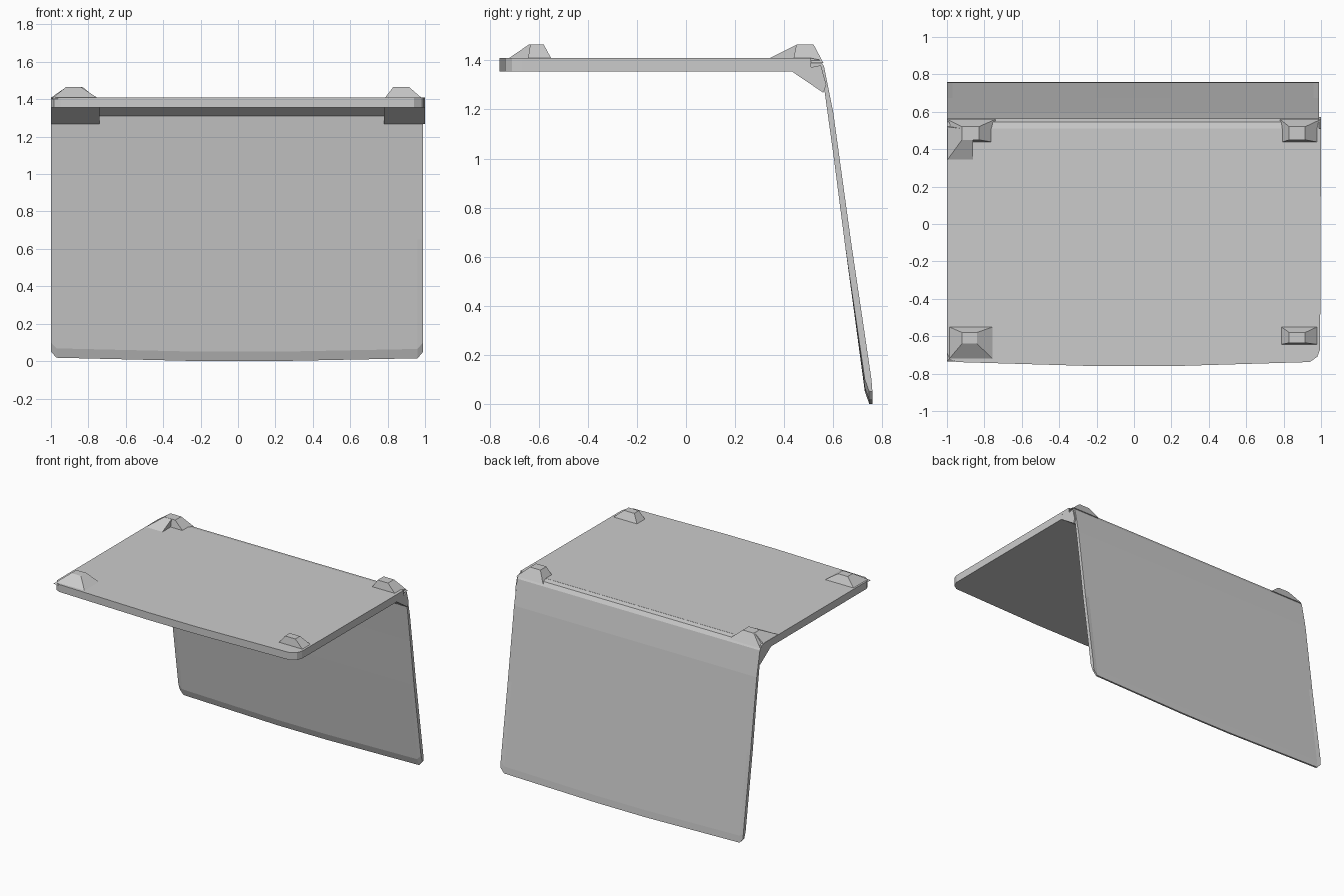
import bpy, bmesh

if "Cube" in bpy.data.objects:
    bpy.data.objects.remove(bpy.data.objects["Cube"])


def loft(name, sections):
    """Skin a stack of equal-length closed sections and cap both ends."""
    bm = bmesh.new()
    rings = [[bm.verts.new(p) for p in s] for s in sections]
    n = len(rings[0])
    for a, b in zip(rings, rings[1:]):
        for i in range(n):
            j = (i + 1) % n
            bm.faces.new((a[i], a[j], b[j], b[i]))
    bm.faces.new(rings[0])
    bm.faces.new(rings[-1])
    bmesh.ops.recalc_face_normals(bm, faces=bm.faces)
    me = bpy.data.meshes.new(name)
    bm.to_mesh(me)
    bm.free()
    ob = bpy.data.objects.new(name, me)
    bpy.context.collection.objects.link(ob)
    return ob


def rect(x0, x1, y0, y1, z):
    return [(x0, y0, z), (x1, y0, z), (x1, y1, z), (x0, y1, z)]


def foot(name, base, top, z0=1.40, z1=1.465):
    return loft(name, [rect(*base, z0), rect(*top, z1)])


# Horizontal slab with clipped, slightly bowed front edge
plan = [(-1, 0.51), (-1, -0.69), (-0.985, -0.72), (-0.95, -0.738),
        (-0.2, -0.76), (0.2, -0.76), (0.94, -0.738), (0.98, -0.71),
        (0.995, -0.67), (1, 0.51)]
loft("top_slab", [[(x, y, z) for x, y in plan] for z in (1.355, 1.41)])


# Sloping back panel, including the rounded bend into the slab
def panel_section(x, foot_z):
    side = foot_z + 0.05
    pts = [(0.505, 1.41), (0.545, 1.402), (0.563, 1.375), (0.60, 1.19),
           (0.673, 0.66), (0.756, side), (0.76, foot_z), (0.747, foot_z),
           (0.729, side), (0.648, 0.65), (0.603, 1.0), (0.56, 1.31),
           (0.505, 1.355)]
    return [(x, y, z) for y, z in pts]


stations = [(-1, 0.05), (-0.97, 0.018), (-0.2, 0), (0.2, 0), (0.96, 0.015), (0.99, 0.05)]
loft("back_panel", [panel_section(x, z) for x, z in stations])

# Triangular gussets under the bend
for side, x0, x1 in (("left", -1, -0.74), ("right", 0.78, 1)):
    wedge = [(0.43, 1.356), (0.56, 1.268), (0.572, 1.30), (0.55, 1.38)]
    loft(side + "_gusset", [[(x, y, z) for y, z in wedge] for x in (x0, x1)])

# Bevelled corner pads on the slab
foot("front_left_pad", (-1, -0.74, -0.735, -0.545), (-0.92, -0.84, -0.64, -0.58))
foot("front_right_pad", (0.78, 0.99, -0.645, -0.545), (0.83, 0.915, -0.635, -0.58))
foot("back_left_pad", (-1, -0.74, 0.435, 0.56), (-0.92, -0.83, 0.45, 0.52), 1.39)
foot("back_right_pad", (0.78, 1, 0.435, 0.56), (0.83, 0.915, 0.45, 0.52), 1.39)
foot("back_left_pad_ramp", (-1, -0.86, 0.34, 0.52), (-0.92, -0.86, 0.45, 0.51), 1.408, 1.464)
